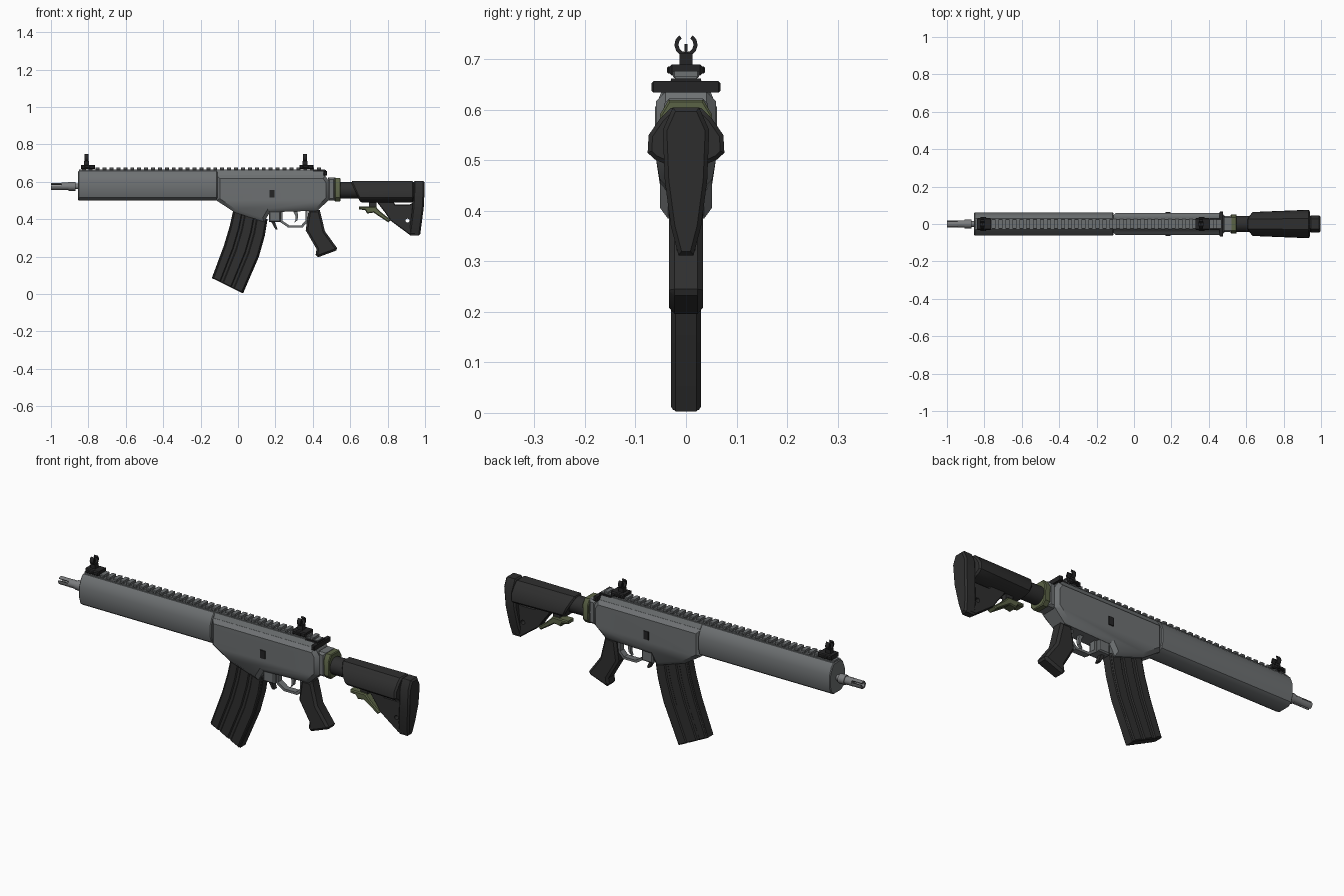
import bpy
import bmesh
from math import sin, cos, pi, radians
from mathutils import Vector

default = bpy.data.objects.get("Cube")
if default:
    bpy.data.objects.remove(default)


def material(name, red, green, blue):
    mat = bpy.data.materials.new(name)
    mat.use_nodes = True
    colour = (red, green, blue, 1)
    mat.diffuse_color = colour
    mat.node_tree.nodes["Principled BSDF"].inputs["Base Color"].default_value = colour
    return mat


grey = material("metal grey", .155, .165, .17)
steel = material("barrel steel", .2, .205, .21)
dark = material("dark polymer", .028, .028, .028)
black = material("sight black", .018, .018, .019)
olive = material("olive polymer", .105, .125, .062)
parts = []


def finish(name, bm, mat):
    bmesh.ops.recalc_face_normals(bm, faces=bm.faces)
    mesh = bpy.data.meshes.new(name)
    bm.to_mesh(mesh)
    bm.free()
    mesh.materials.append(mat)
    obj = bpy.data.objects.new(name, mesh)
    bpy.context.collection.objects.link(obj)
    parts.append(obj)
    return obj


def prism(name, outline, start, end, mat, axis="y", rim=0, warp=None, cut=None):
    """Extrude an outline along an axis, chamfer both rims, then cut and warp it."""
    bm = bmesh.new()

    def place(a, b, depth):
        return (a, depth, b) if axis == "y" else (depth, a, b)

    first = [bm.verts.new(place(a, b, start)) for a, b in outline]
    last = [bm.verts.new(place(a, b, end)) for a, b in outline]
    caps = [bm.faces.new(first), bm.faces.new(last[::-1])]
    count = len(outline)
    for i in range(count):
        j = (i + 1) % count
        bm.faces.new((first[j], first[i], last[i], last[j]))
    bmesh.ops.recalc_face_normals(bm, faces=bm.faces)
    if rim:
        edges = {e for cap in caps for e in cap.edges}
        bmesh.ops.bevel(bm, geom=list(edges), offset=rim, segments=1,
                        profile=.5, affect="EDGES", clamp_overlap=True)
    if cut:
        bmesh.ops.bisect_plane(bm, geom=bm.verts[:] + bm.edges[:] + bm.faces[:],
                               plane_co=(0, 0, cut), plane_no=(0, 0, 1))
    if warp:
        for v in bm.verts:
            v.co = warp(v.co)
    return finish(name, bm, mat)


def plate(name, outline, half, mat, **options):
    return prism(name, outline, -half, half, mat, **options)


def box(name, x0, x1, half, z0, z1, mat, rim=0):
    return plate(name, [(x0, z0), (x1, z0), (x1, z1), (x0, z1)], half, mat, rim=rim)


def section(name, half_outline, x0, x1, mat, **options):
    """Mirror half of a cross-section and extrude it lengthwise."""
    outline = half_outline + [(-y, z) for y, z in reversed(half_outline)]
    return prism(name, outline, x0, x1, mat, axis="x", **options)


def rod(name, x0, x1, radius, z, mat, sides=12):
    ring = [(radius * cos(2 * pi * i / sides), z + radius * sin(2 * pi * i / sides))
            for i in range(sides)]
    return prism(name, ring, x0, x1, mat, axis="x")


# Barrel and pronged muzzle
bore = .575
rod("barrel", -.94, -.8, .015, bore, steel)
rod("barrel_nut", -.905, -.87, .024, bore, steel)
rod("muzzle_base", -.945, -.9, .02, bore, steel)
for i in range(3):
    angle = pi / 2 + i * 2 * pi / 3
    arc = [(r * cos(angle + s), bore + r * sin(angle + s))
           for r, sweep in ((.02, (-.8, -.3, .3, .8)), (.011, (.8, .3, -.3, -.8)))
           for s in sweep]
    prism(f"muzzle_prong_{i}", arc, -1, -.945, steel, axis="x")

# Handguard and receiver
section("handguard", [(.03, .5), (.052, .515), (.061, .545), (.061, .605),
                      (.047, .64), (.03, .658)], -.855, -.11, grey, rim=.004)


def narrow_below(co):
    return Vector((co.x, co.y * (.88 if co.z < .49 else 1), co.z))


plate("receiver", [(-.115, .5), (-.02, .437), (.14, .385), (.17, .437), (.425, .445),
                   (.488, .505), (.488, .6), (.465, .635), (-.115, .635)],
      .059, grey, rim=.018, warp=narrow_below, cut=.5)
section("upper_ridge", [(.045, .625), (.028, .658)], -.115, .465, grey)
box("rear_plate", .48, .52, .044, .5, .622, grey, rim=.01)
box("magazine_catch_housing", .165, .228, .035, .385, .45, grey, rim=.006)
plate("magazine_catch", [(.175, .39), (.195, .39), (.212, .345), (.2, .345)], .012, dark)
box("bolt_release", .168, .196, .064, .515, .556, black)

# Top rail with evenly spaced teeth
box("rail_base", -.85, .465, .022, .655, .666, grey)
for i in range(35):
    x = -.835 + i * .037
    box(f"rail_tooth_{i}", x, x + .021, .026, .663, .677, grey, rim=.003)

# Charging handle
box("charging_handle_bar", .4, .47, .03, .64, .662, black)
box("charging_handle_grip", .458, .477, .068, .634, .657, black, rim=.004)

# Front and rear sights, each an open-topped fork
for label, x in (("front", -.81), ("rear", .358)):
    box(label + "_sight_base", x - .03, x + .045, .033, .668, .69, black, rim=.005)
    box(label + "_sight_knob", x - .012, x + .02, .038, .672, .686, black, rim=.003)
    box(label + "_sight_post", x - .013, x + .014, .013, .688, .712, black)
    sweep = [radians(125 + i * 29) for i in range(11)]
    fork = [(.023 * cos(a), .729 + .023 * sin(a)) for a in sweep]
    fork += [(.015 * cos(a), .729 + .015 * sin(a)) for a in reversed(sweep)]
    prism(label + "_sight_fork", fork, x - .01, x + .01, black, axis="x")
    box(label + "_sight_pin", x - .004, x + .004, .003, .71, .73, black)

# Curved magazine with three raised ribs
front_edge = [(-.025, .45), (-.045, .36), (-.075, .26), (-.14, .085)]
back_edge = [(.158, .4), (.143, .31), (.112, .2), (.027, .003)]


def magazine_band(low, high):
    def blend(t):
        return [tuple(Vector(f).lerp(Vector(b), t)) for f, b in zip(front_edge, back_edge)]
    return blend(low) + blend(high)[::-1]


plate("magazine", magazine_band(0, 1), .025, dark, rim=.004)
for i, (low, high) in enumerate(((.03, .27), (.34, .62), (.69, .97))):
    plate(f"magazine_rib_{i}", magazine_band(low, high), .03, dark, rim=.005)

# Trigger and guard
plate("trigger_guard", [(.225, .45), (.225, .385), (.268, .355), (.345, .355), (.372, .385),
                        (.372, .45), (.36, .45), (.36, .39), (.338, .367), (.273, .367),
                        (.237, .392), (.237, .45)], .016, grey)
plate("trigger", [(.29, .45), (.315, .45), (.322, .42), (.318, .395), (.3, .378),
                  (.308, .398), (.306, .42)], .008, grey)

# Pistol grip
plate("grip", [(.378, .45), (.437, .45), (.465, .335), (.53, .245), (.525, .232),
               (.428, .196), (.415, .21), (.42, .24), (.362, .34)], .034, dark, rim=.011)

# Collar and buffer tube
collar = [(.03, .495), (.048, .515), (.052, .59), (.034, .62)]
section("collar", collar, .516, .549, olive, rim=.004)
rod("collar_neck", .49, .56, .04, .555, olive)
rod("buffer_tube", .54, .9, .044, .555, dark, sides=16)


# Cheek body with raked, tapered nose
def rake_nose(co):
    if co.x > .7:
        return co
    return Vector((co.x + (.605 - co.z) * .45, co.y * .85, co.z))


section("stock_body", [(.03, .488), (.062, .502), (.076, .515), (.074, .55),
                       (.052, .582), (.03, .604)], .602, .94, dark, rim=.008, warp=rake_nose)


# Butt pad leaning forward at the toe
def lean_toe(co):
    return Vector((co.x - max(0, .5 - co.z) * .13, co.y, co.z))


section("butt_pad", [(.015, .312), (.03, .37), (.042, .46), (.046, .56), (.026, .605)],
        .938, .998, dark, rim=.008, warp=lean_toe)

# Lower strut with a sling hole
strut = plate("stock_strut", [(.74, .495), (.83, .495), (.84, .478), (.915, .478), (.95, .495),
                              (.95, .318), (.915, .318), (.815, .392), (.79, .43)],
              .019, dark, rim=.004)
ring = [(.906 + .011 * cos(pi * i / 6), .392 + .011 * sin(pi * i / 6)) for i in range(12)]
cutter = plate("sling_hole_cutter", ring, .1, dark)
cutter.hide_render = True
hole = strut.modifiers.new("sling hole", "BOOLEAN")
hole.operation = "DIFFERENCE"
hole.object = cutter
bpy.context.view_layer.objects.active = strut
bpy.ops.object.modifier_apply(modifier=hole.name)
parts.remove(cutter)
bpy.data.objects.remove(cutter)

# Adjustment lever under the stock
plate("stock_lever", [(.648, .468), (.735, .468), (.765, .437), (.818, .395), (.803, .383),
                      (.75, .418), (.725, .435), (.69, .43), (.68, .448), (.648, .452)],
      .026, olive, rim=.005)
box("lever_pivot", .7, .74, .014, .45, .495, dark)

# Soft shading with crisp corners
for obj in bpy.context.selected_objects:
    obj.select_set(False)
for obj in parts:
    obj.select_set(True)
bpy.context.view_layer.objects.active = parts[0]
bpy.ops.object.shade_smooth_by_angle(angle=radians(35))
